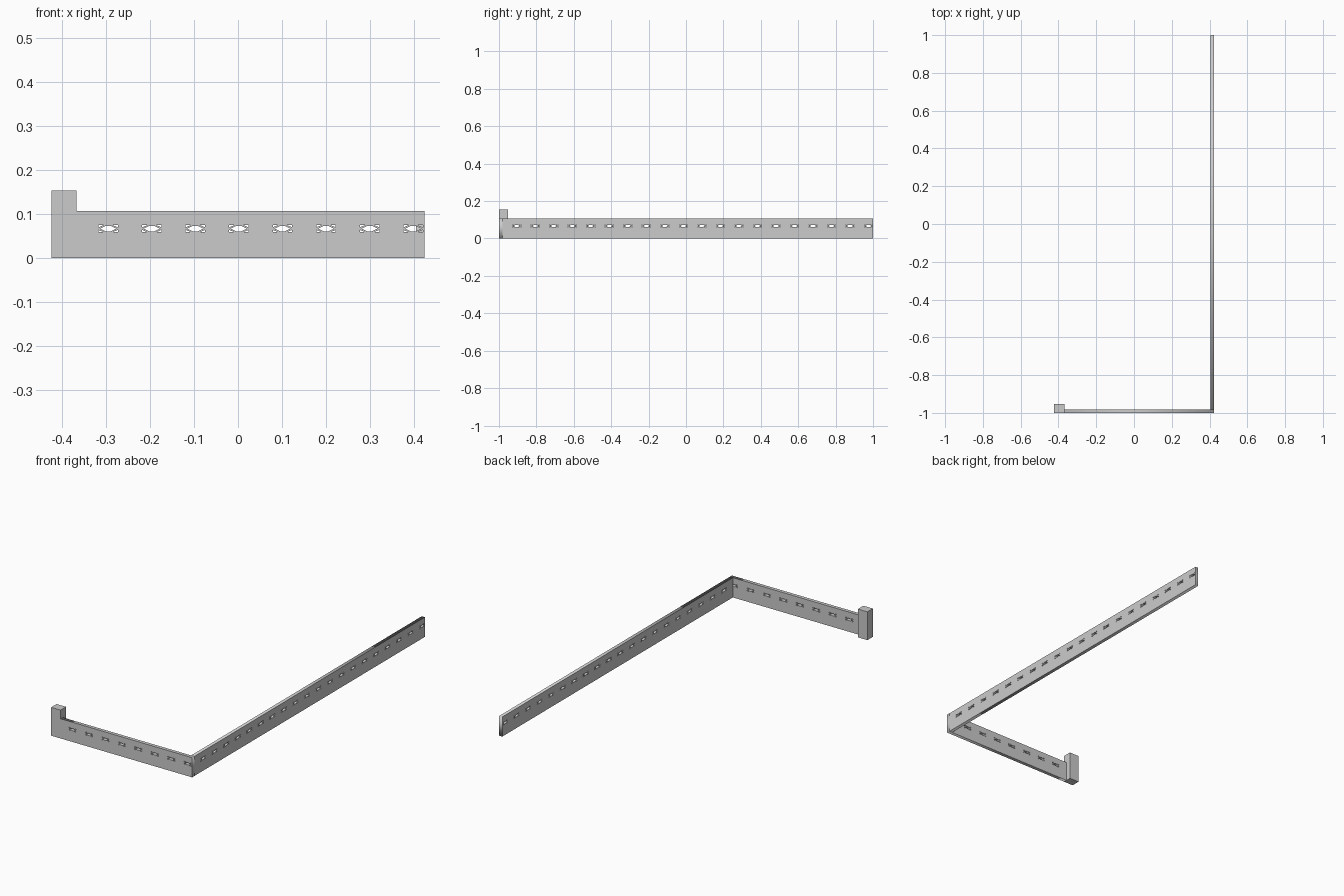
import bpy
from math import radians

if "Cube" in bpy.data.objects:
    bpy.data.objects.remove(bpy.data.objects["Cube"])

HEIGHT, THICK, HOLE_Z, STEP = 0.107, 0.019, 0.067, 0.099
X_MAX, POST_W, POST_D, POST_H = 0.424, 0.057, 0.047, 0.154


def add_loop(curve, points):
    spline = curve.splines.new('POLY')
    spline.points.add(len(points) - 1)
    for p, (x, y) in zip(spline.points, points):
        p.co = (x, y, 0, 1)
    spline.use_cyclic_u = True


def pierced_wall(name, start, end, first_hole, count, location, rotation):
    """Flat wall profile with a row of decorative openings, extruded to thickness."""
    curve = bpy.data.curves.new(name, 'CURVE')
    curve.dimensions = '2D'
    curve.fill_mode = 'BOTH'
    curve.extrude = THICK / 2
    add_loop(curve, [(start, 0), (end, 0), (end, HEIGHT), (start, HEIGHT)])
    for i in range(count):
        c = first_hole + i * STEP
        # central lozenge
        add_loop(curve, [(c + x, HOLE_Z + z) for x, z in (
            (-0.018, 0), (-0.006, -0.006), (0.006, -0.006),
            (0.018, 0), (0.006, 0.006), (-0.006, 0.006))])
        # four corner triangles
        for sx in (-1, 1):
            for sz in (-1, 1):
                add_loop(curve, [(c + sx * x, HOLE_Z + sz * z) for x, z in (
                    (0.022, 0.008), (0.010, 0.008), (0.022, 0.003))])
    obj = bpy.data.objects.new(name, curve)
    bpy.context.collection.objects.link(obj)
    obj.location, obj.rotation_euler = location, rotation
    bpy.ops.object.select_all(action='DESELECT')
    obj.select_set(True)
    bpy.context.view_layer.objects.active = obj
    bpy.ops.object.convert(target='MESH')


# Short front wall, running from the post to the corner
pierced_wall("front_wall", -X_MAX + POST_W, X_MAX, -0.295, 8,
             (0, -1 + THICK / 2, 0), (radians(90), 0, 0))

# Long side wall, running back from the corner
pierced_wall("side_wall", -1 + THICK, 1, -0.905, 20,
             (X_MAX - THICK / 2, 0, 0), (radians(90), 0, radians(90)))

# Taller end post
bpy.ops.mesh.primitive_cube_add(
    size=1, location=(-X_MAX + POST_W / 2, -1 + POST_D / 2, POST_H / 2))
post = bpy.context.object
post.name = "end_post"
post.scale = (POST_W, POST_D, POST_H)
